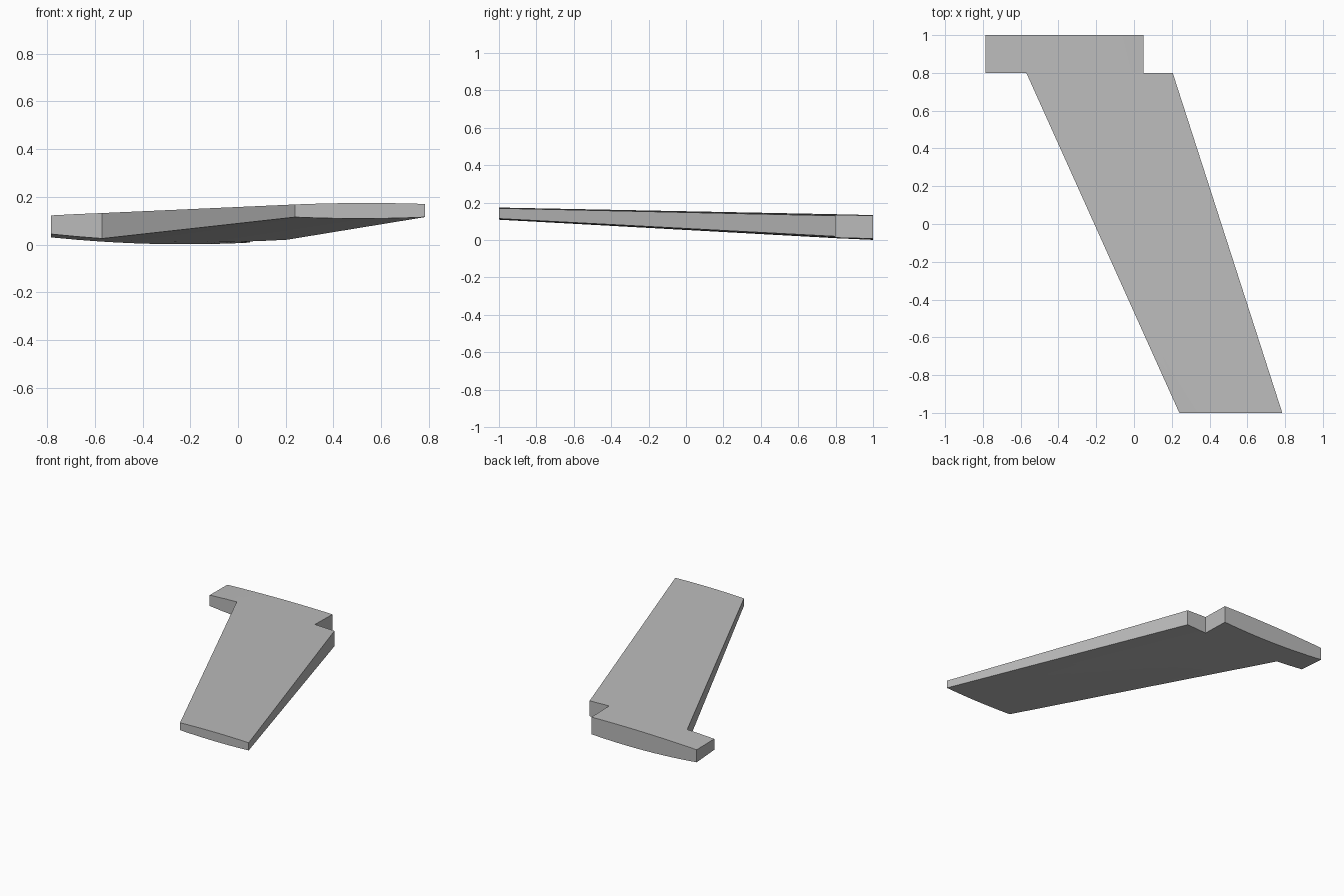
import bpy, bmesh, math

cube = bpy.data.objects.get("Cube")
if cube:
    bpy.data.objects.remove(cube, do_unlink=True)

# Plain grey skin
grey = bpy.data.materials.new("light grey")
grey.use_nodes = True
colour = (0.5, 0.5, 0.5, 1)
grey.diffuse_color = colour
grey.node_tree.nodes["Principled BSDF"].inputs["Base Color"].default_value = colour


def curve(u, start, end, bulge):
    """Shallow arc across the chord."""
    return start + (end - start) * u + 4 * bulge * u * (1 - u)


# Stations: y, chord ends, upper arc, lower arc
ROOT = (1.0, -0.785, 0.05, (0.12, 0.131, 0.007), (0.03, 0.008, -0.016))
STEP = (0.8, -0.785, 0.205, (0.122, 0.13, 0.012), (0.044, 0.02, -0.02))
TIP = (-1.0, 0.24, 0.785, (0.168, 0.17, 0.005), (0.115, 0.115, -0.006))

# Chordwise columns, with breaks at both notches
FRONT, BACK, N = -0.57, 0.05, 10
columns = [-0.785, -0.675]
columns += [FRONT + (BACK - FRONT) * i / N for i in range(N + 1)]
columns += [0.13, 0.205]
tip_columns = [TIP[1] + (x - FRONT) / (STEP[2] - FRONT) * (TIP[2] - TIP[1])
               for x in columns[2:]]

bm = bmesh.new()


def row(station, xs, side):
    y, x0, x1 = station[:3]
    return [bm.verts.new((x, y, curve((x - x0) / (x1 - x0), *station[side])))
            for x in xs]


def skin(a, b):
    for i in range(len(a) - 1):
        bm.faces.new((a[i], b[i], b[i + 1], a[i + 1]))


# Upper and lower skins, each returning its outline
def sheet(side):
    root = row(ROOT, columns[:-2], side)
    step = row(STEP, columns, side)
    tip = row(TIP, tip_columns, side)
    skin(root, step[:-2])
    skin(step[2:], tip)
    return root + step[-3:] + tip[::-1] + step[2::-1]


upper, lower = sheet(3), sheet(4)

# Walls around the edge
for i in range(len(upper)):
    j = (i + 1) % len(upper)
    bm.faces.new((upper[i], upper[j], lower[j], lower[i]))

bmesh.ops.recalc_face_normals(bm, faces=bm.faces)
mesh = bpy.data.meshes.new("swept_wing")
bm.to_mesh(mesh)
bm.free()
mesh.materials.append(grey)
wing = bpy.data.objects.new("swept_wing", mesh)
bpy.context.collection.objects.link(wing)

bpy.context.view_layer.objects.active = wing
wing.select_set(True)
bpy.ops.object.shade_smooth_by_angle(angle=math.radians(30))
